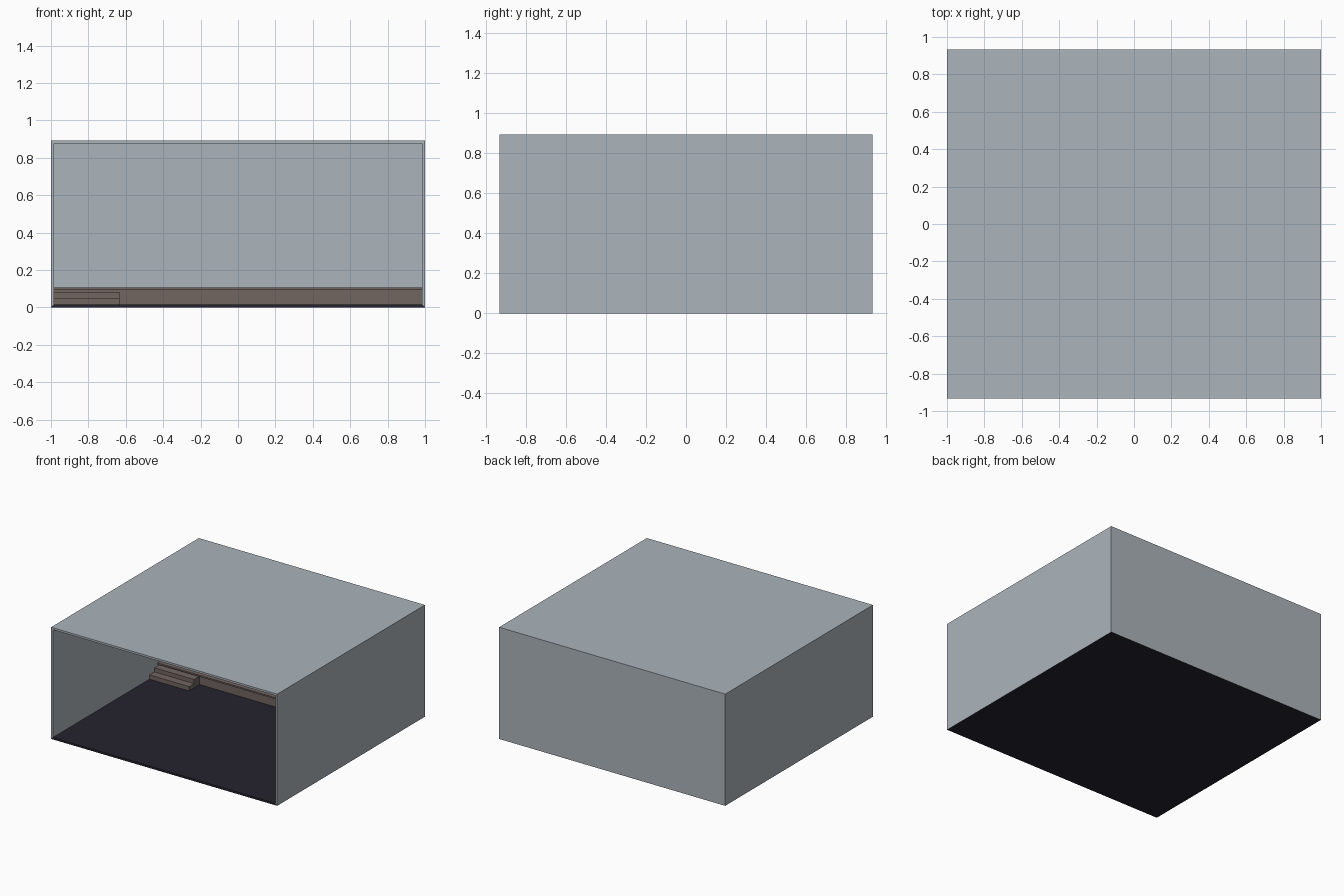
import bpy, bmesh

if "Cube" in bpy.data.objects:
    bpy.data.objects.remove(bpy.data.objects["Cube"])

W, D, H, T = 1.0, 0.933, 0.893, 0.016   # half width, half depth, height, wall thickness


def material(name, rgb):
    m = bpy.data.materials.new(name)
    m.diffuse_color = (*rgb, 1)
    m.use_nodes = True
    m.node_tree.nodes["Principled BSDF"].inputs["Base Color"].default_value = m.diffuse_color
    return m


wall_grey = material("wall_grey", (0.41, 0.456, 0.497))
floor_dark = material("floor_dark", (0.018, 0.017, 0.027))
stage_brown = material("stage_brown", (0.165, 0.128, 0.118))


def box(name, x, y, z, mats):
    """Box between (min, max) pairs on each axis."""
    bm = bmesh.new()
    bmesh.ops.create_cube(bm, size=1)
    for v in bm.verts:
        v.co = [r[0] if c < 0 else r[1] for c, r in zip(v.co, (x, y, z))]
    me = bpy.data.meshes.new(name)
    bm.to_mesh(me)
    bm.free()
    for m in mats:
        me.materials.append(m)
    ob = bpy.data.objects.new(name, me)
    bpy.context.collection.objects.link(ob)
    return ob


# Room shell: open at the front, dark floor, thickened inwards
room = box("room_shell", (-W, W), (-D, D), (0, H), (wall_grey, floor_dark))
bm = bmesh.new()
bm.from_mesh(room.data)
bm.normal_update()
bmesh.ops.delete(bm, geom=[f for f in bm.faces if f.normal.y < -0.5], context='FACES')
for f in bm.faces:
    f.material_index = 1 if f.normal.z < -0.5 else 0
bm.to_mesh(room.data)
bm.free()
solid = room.modifiers.new("thickness", 'SOLIDIFY')
solid.thickness = T
solid.offset = -1
solid.use_even_offset = True

# Raised stage along the back, with an overhanging top board
inner, back = W - T, D - T
box("stage_base", (-inner, inner), (0.42, back), (T, 0.095), [stage_brown])
box("stage_top", (-inner, inner), (0.39, back), (0.095, 0.107), [stage_brown])

# Two steps up to the stage at the left wall
for i, (front, top) in enumerate(((0.287, 0.05), (0.35, 0.083))):
    box(f"step_{i + 1}", (-inner, -0.633), (front, 0.42), (T if i == 0 else 0.05, top), [stage_brown])
